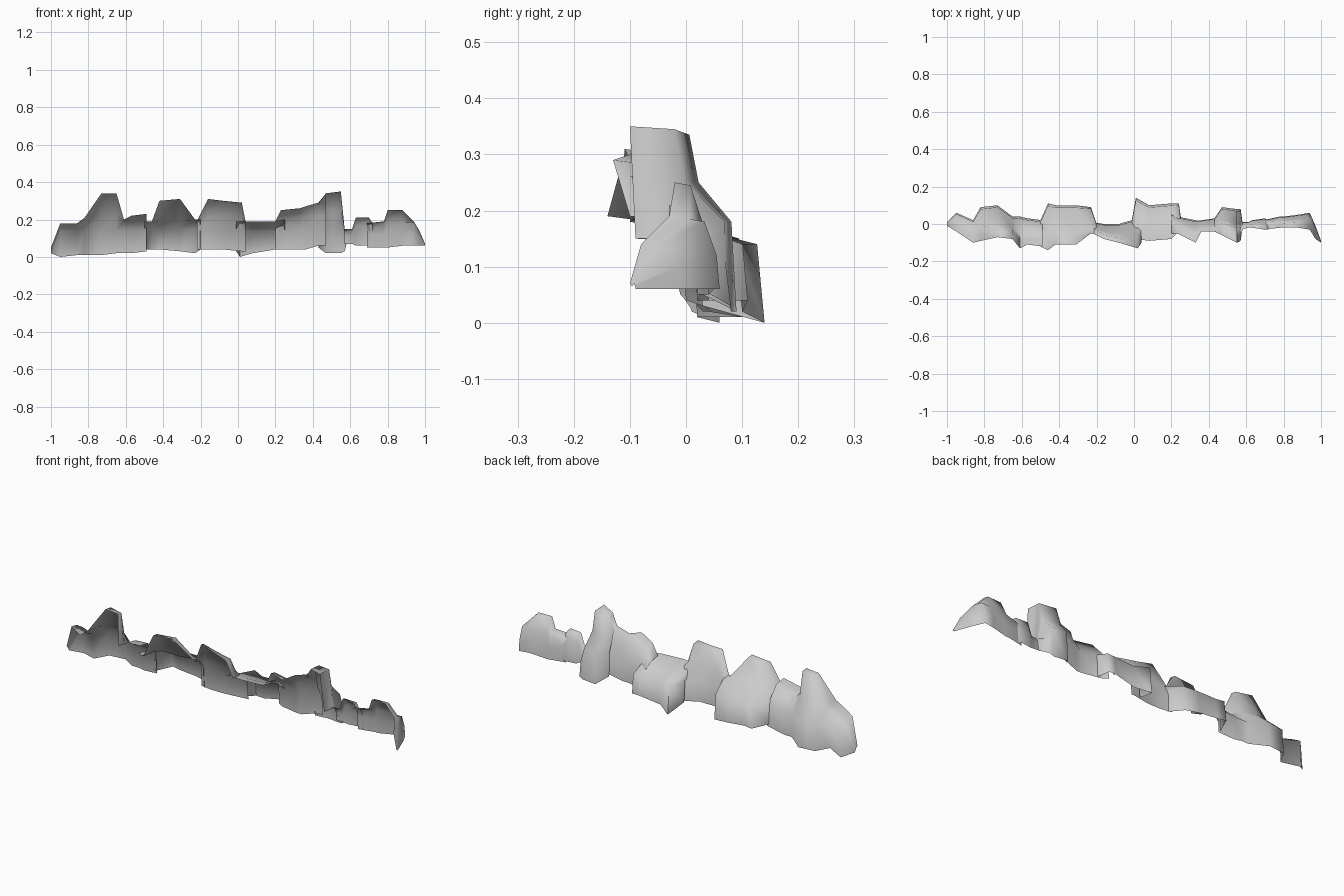
import bpy
import bmesh
import math

old = bpy.data.objects.get("Cube")
if old:
    bpy.data.objects.remove(old, do_unlink=True)

# Plain grey stone
stone = bpy.data.materials.new("grey_stone")
stone.use_nodes = True
colour = (0.6, 0.6, 0.6, 1)
stone.diffuse_color = colour
stone.node_tree.nodes["Principled BSDF"].inputs["Base Color"].default_value = colour


def cross_section(station, shoulder, ledge, ledge_depth, crest_depth):
    """Open rock profile: back foot, shoulder, ledge, crest, overhanging front lip."""
    x, top, bottom, back, front = station
    depth = back - front
    ledge = max(min(ledge, top - 1), bottom + 1)
    shoulder = max(min(shoulder, ledge - 3), bottom + 0.5)
    points = [
        (back, bottom),
        (back - depth * 0.06, shoulder),
        (front + depth * ledge_depth, ledge),
        (front + depth * crest_depth, top - 0.5),
        (front, top),
    ]
    return [(x / 100, y / 100, z / 100) for y, z in points]


def build_crag(name, stations, **shape):
    """Loft an open sheet of rock through the stations."""
    mesh = bpy.data.meshes.new(name)
    bm = bmesh.new()
    rings = [[bm.verts.new(p) for p in cross_section(s, **shape)] for s in stations]
    for a, b in zip(rings, rings[1:]):
        for i in range(len(a) - 1):
            # Outside of the sheet looks towards the back and up
            bm.faces.new((a[i], a[i + 1], b[i + 1], b[i]))
    bm.to_mesh(mesh)
    bm.free()
    mesh.materials.append(stone)
    crag = bpy.data.objects.new(name, mesh)
    bpy.context.collection.objects.link(crag)
    bpy.ops.object.select_all(action="DESELECT")
    crag.select_set(True)
    bpy.context.view_layer.objects.active = crag
    bpy.ops.object.shade_smooth_by_angle(angle=math.radians(85))


# Stations in hundredths: x, top height, foot height, back depth, front depth
build_crag("right_end_crag", [
    (-100, 5, 2, 1, -1), (-95, 18, 0, 6, -4), (-86, 18, 1, 2, -10),
    (-82, 21, 1, 9, -9), (-73, 34, 1, 10, -7), (-65, 34, 2, 4, -8),
    (-61, 20, 2, 4, -13), (-57, 22, 2, 3, -11), (-49, 23, 3, 2, -12),
], shoulder=14, ledge=22, ledge_depth=0.45, crest_depth=0.25)

build_crag("right_middle_crag", [
    (-50, 19, 4, 2, -12), (-46, 19, 4, 11, -14), (-42, 30, 4, 10, -11),
    (-31, 31, 3, 10, -11), (-23, 20, 2, 9, -5), (-20, 20, 4, 0, -5),
], shoulder=15, ledge=19, ledge_depth=0.33, crest_depth=0.15)

build_crag("centre_crag", [
    (-22, 19, 4, 1, -5), (-16, 31, 4, 0, -8), (-8, 30, 4, 0, -10),
    (2, 29, 3, 3, -13), (4, 19, 3, 3, -10),
], shoulder=14, ledge=21, ledge_depth=0.5, crest_depth=0.25)

build_crag("centre_ledge", [
    (-1, 19, 3, 3, -10), (1, 19, 0, 14, -8), (8, 19, 2, 10, -9),
    (20, 19, 4, 11, -8), (24, 20, 4, 11, -4), (25, 20, 4, 4, -4),
], shoulder=15, ledge=17, ledge_depth=0.4, crest_depth=0.2)

build_crag("left_middle_crag", [
    (20, 19, 4, 6, -5), (23, 25, 4, 4, -5), (33, 26, 4, 2, -10),
    (36, 27, 4, 2, -4), (43, 29, 6, 3, -4), (47, 34, 6, 4, -5),
], shoulder=16, ledge=22, ledge_depth=0.55, crest_depth=0.3)

build_crag("tall_pinnacle", [
    (43, 28, 5, 3, -4), (47, 34, 2, 9, -6), (55, 35, 2, 8, -10),
    (57, 15, 3, 8, -9), (58, 15, 7, 1, -3),
], shoulder=18, ledge=25, ledge_depth=0.55, crest_depth=0.44)

build_crag("low_left_crag", [
    (57, 15, 7, 1, -3), (61, 15, 7, 1, -2), (63, 21, 6, 2, -2),
    (70, 21, 6, 3, -3), (72, 18, 6, 2, -3),
], shoulder=13, ledge=17, ledge_depth=0.6, crest_depth=0.4)

build_crag("left_end_crag", [
    (69, 18, 5, 2, -3), (78, 19, 5, 4, -2), (80, 25, 5, 4, -2),
    (88, 25, 6, 5, -2), (94, 19, 6, 6, -3), (97, 14, 6, -1, -8),
    (100, 7, 6, -9, -10),
], shoulder=12, ledge=18, ledge_depth=0.7, crest_depth=0.4)
